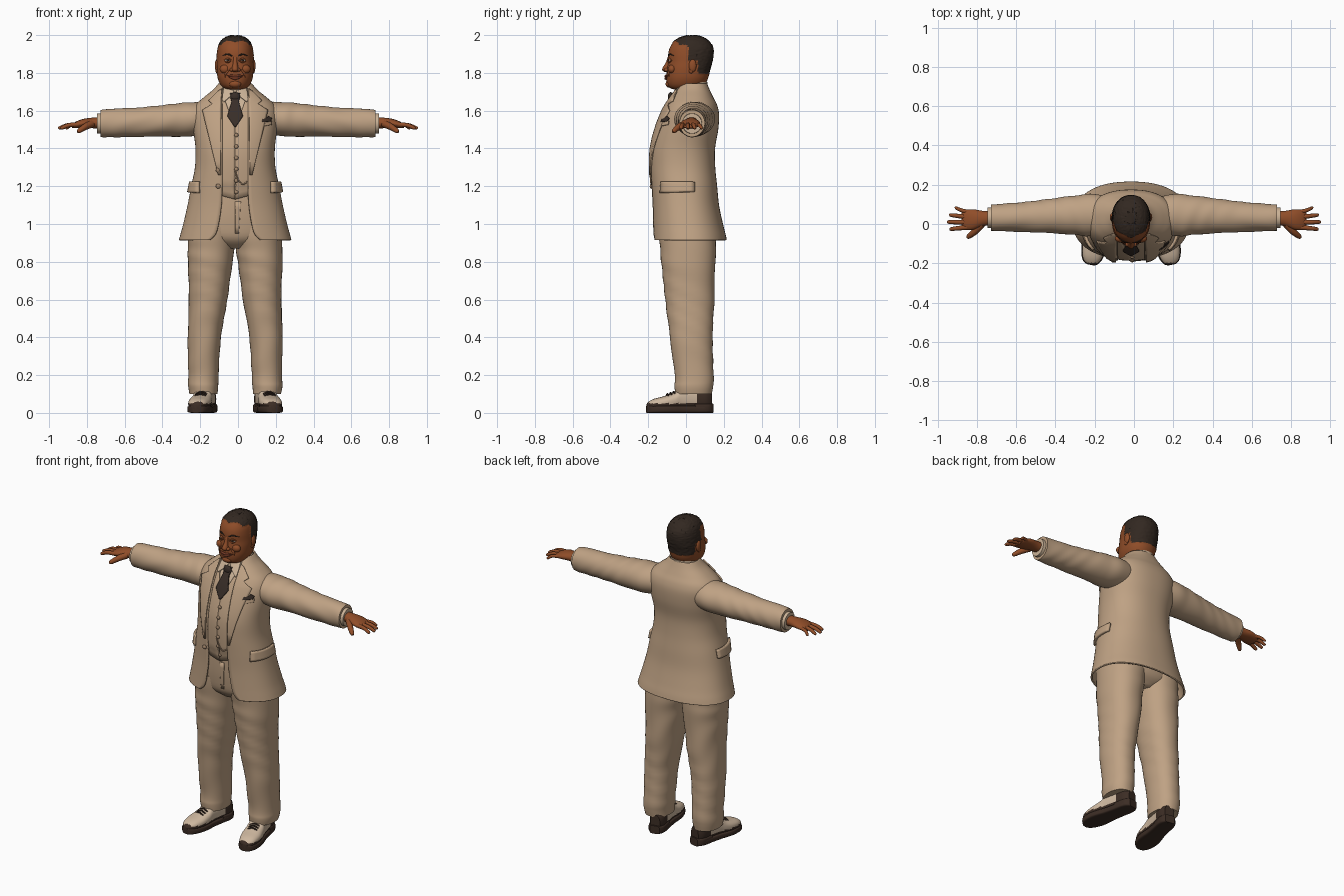
import bpy, bmesh, random
from math import sin, cos, acos, pi, copysign
from mathutils import Vector, Matrix
from mathutils.bvhtree import BVHTree

random.seed(4)
cube = bpy.data.objects.get("Cube")
if cube:
    bpy.data.objects.remove(cube)
MID = -0.015  # body centre line


def material(name, r, g, b):
    m = bpy.data.materials.new(name)
    m.use_nodes = True
    m.diffuse_color = (r, g, b, 1)
    node = next(n for n in m.node_tree.nodes if n.type == 'BSDF_PRINCIPLED')
    node.inputs["Base Color"].default_value = (r, g, b, 1)
    node.inputs["Roughness"].default_value = 0.7
    return m


suit = material("tan suit", .52, .36, .23)
shirt_mat = material("cream shirt", .60, .45, .31)
skin = material("brown skin", .28, .075, .022)
lip_mat = material("dark lip", .19, .045, .02)
hair = material("black hair", .032, .021, .015)
tie_mat = material("dark tie", .04, .027, .021)
leather = material("dark leather", .045, .026, .018)
cream = material("cream leather", .62, .48, .35)
white = material("eye white", .6, .52, .45)
button_mat = material("button brown", .36, .24, .15)


def build(name, verts, faces, mat, recalc=True):
    me = bpy.data.meshes.new(name)
    me.from_pydata([tuple(v) for v in verts], [], faces)
    if recalc:
        bm = bmesh.new()
        bm.from_mesh(me)
        bmesh.ops.recalc_face_normals(bm, faces=bm.faces[:])
        bm.to_mesh(me)
        bm.free()
    me.materials.append(mat)
    ob = bpy.data.objects.new(name, me)
    bpy.context.collection.objects.link(ob)
    return ob


def smooth(rows, k):
    # Catmull-Rom through the rows
    out = []
    for i in range(len(rows) - 1):
        p = [rows[max(0, min(len(rows) - 1, i + d))] for d in (-1, 0, 1, 2)]
        for j in range(k):
            t = j / k
            out.append([b + .5 * t * (c - a + t * (2*a - 5*b + 4*c - d + t * (3*(b - c) + d - a)))
                        for a, b, c, d in zip(*p)])
    return out + [list(rows[-1])]


def oval(a, p):
    f = lambda v: copysign(abs(v) ** (2 / p), v)
    return f(cos(a)), f(sin(a))


def grid_faces(rows, n, closed):
    return [(i*n + j, i*n + (j+1) % n, (i+1)*n + (j+1) % n, (i+1)*n + j)
            for i in range(rows - 1) for j in range(n if closed else n - 1)]


def loft(name, rings, mat, axis='z', n=32, p=2.0, k=4, wave=0, mx=Matrix(), side=1):
    # rings: (position along axis, centre 1, centre 2, radius 1, radius 2)
    rings, verts = smooth(rings, k), []
    for t, c1, c2, r1, r2 in rings:
        for j in range(n):
            a = 2 * pi * j / n
            u, v = oval(a, p)
            f = 1 + wave * sin(48 * t + 2.2 * sin(a) + 3 * cos(a + 9 * t))
            q1, q2 = c1 + r1 * u * f, c2 + r2 * v * f
            co = {'x': (side * t, q1, q2), 'y': (q1, t, q2), 'z': (q1, q2, t)}[axis]
            verts.append(mx @ Vector(co))
    faces = grid_faces(len(rings), n, True)
    faces += [tuple(range(n))[::-1], tuple(range(len(verts) - n, len(verts)))]
    return build(name, verts, faces, mat)


def tube(name, pts, radii, mat, n=10):
    rows = smooth([(*q, r) for q, r in zip(pts, radii)], 4)
    verts = []
    for i, row in enumerate(rows):
        d = Vector(rows[min(i+1, len(rows)-1)][:3]) - Vector(rows[max(i-1, 0)][:3])
        q = d.to_track_quat('Z', 'Y')
        verts += [Vector(row[:3]) + q @ Vector((cos(2*pi*j/n), sin(2*pi*j/n), 0)) * row[3] for j in range(n)]
    faces = grid_faces(len(rows), n, True) + [tuple(range(n)), tuple(range(len(verts)-n, len(verts)))]
    return build(name, verts, faces, mat)


def ball(name, loc, size, mat):
    me = bpy.data.meshes.new(name)
    bm = bmesh.new()
    bmesh.ops.create_uvsphere(bm, u_segments=20, v_segments=12, radius=1,
                              matrix=Matrix.Translation(loc) @ Matrix.Diagonal((*size, 1)))
    bm.to_mesh(me)
    bm.free()
    me.materials.append(mat)
    bpy.context.collection.objects.link(bpy.data.objects.new(name, me))


def tree(*obs):
    verts, faces = [], []
    for ob in obs:
        faces += [[i + len(verts) for i in f.vertices] for f in ob.data.polygons]
        verts += [v.co.copy() for v in ob.data.vertices]
    return BVHTree.FromPolygons(verts, faces)


def project(bvh, u, z, lift, side=0):
    start, d = ((side, u, z), (-side, 0, 0)) if side else ((u, -1, z), (0, 1, 0))
    hit = bvh.ray_cast(Vector(start), Vector(d))[0] or bvh.find_nearest(Vector((u, -.1, z)))[0]
    return hit - Vector(d) * lift


def ribbon(name, a, b, mat, bvh, lift=.006, thick=.006, side=0, cols=8, k=5):
    # strip between two outlines, laid on a surface
    rows = []
    for i in range(len(a) - 1):
        for j in range(k + (i == len(a) - 2)):
            rows.append([Vector(e[i]).lerp(Vector(e[i+1]), j / k) for e in (a, b)])
    verts = [project(bvh, *l.lerp(r, j / cols), lift, side) for l, r in rows for j in range(cols + 1)]
    ob = build(name, verts, grid_faces(len(rows), cols + 1, False), mat)
    mod = ob.modifiers.new("thickness", 'SOLIDIFY')
    mod.thickness, mod.offset = thick, 0
    return ob


def mirrored(pts):
    return [(2 * MID - x, z) for x, z in pts]


# Jacket shell, open at the front: z, centre y, half width, half depth, opening
body = [(.915, .018, .298, .198, .135), (.945, .015, .29, .195, .105), (1.0, .008, .275, .188, .088),
        (1.1, -.003, .252, .178, .073), (1.2, -.011, .233, .176, .069), (1.3, -.019, .213, .174, .069),
        (1.4, -.018, .21, .172, .069), (1.5, .003, .222, .168, .069), (1.58, .02, .227, .155, .069),
        (1.63, .028, .21, .137, .069), (1.67, .03, .167, .115, .07), (1.71, .033, .118, .093, .07),
        (1.745, .038, .088, .073, .062)]
rows, verts, cols = smooth(body, 5), [], 72
for z, cy, rx, ry, gap in rows:
    start = -acos((gap / rx) ** 1.15)
    for j in range(cols):
        u, v = oval(start + (pi - 2 * start) * j / (cols - 1), 2.3)
        verts.append((MID + rx * u, cy + ry * v, z))
jacket = build("jacket", verts, grid_faces(len(rows), cols, False), suit, recalc=False)
shell = jacket.modifiers.new("cloth", 'SOLIDIFY')
shell.thickness, shell.offset = .01, -1

# Shirt, trouser seat, neck and collar
shirt = loft("shirt", [(z, MID, cy, rx - .016, ry - .016) for z, cy, rx, ry, g in body[4:]],
             shirt_mat, n=64, p=2.3)
seat = loft("trouser_seat", [(.87, MID, .01, .06, .09), (.92, MID, .008, .2, .142), (1.0, MID, .005, .235, .155),
                             (1.1, MID, 0, .22, .156), (1.22, MID, -.005, .2, .15)], suit, n=48, p=2.3)
loft("neck", [(1.64, MID, .035, .066, .07), (1.72, MID, .035, .066, .07), (1.8, MID, .05, .07, .065)], skin)
loft("shirt_collar", [(1.68, MID, .025, .088, .085), (1.72, MID, .03, .08, .082), (1.752, MID, .038, .073, .076)],
     shirt_mat)
front, inner = tree(jacket, shirt, seat), tree(shirt, seat)

# Front panels on both sides
lapel = ([(-.086, 1.715), (-.089, 1.66), (-.089, 1.64), (-.089, 1.6), (-.092, 1.26)],
         [(-.108, 1.70), (-.155, 1.652), (-.135, 1.635), (-.188, 1.602), (-.104, 1.26)])
vest = ([(MID, 1.13), (MID, 1.3), (MID, 1.51), (-.075, 1.67)],
        [(-.125, 1.16), (-.125, 1.3), (-.125, 1.5), (-.12, 1.66)])
wing = ([(-.02, 1.705), (-.035, 1.68), (-.075, 1.645)], [(-.075, 1.72), (-.08, 1.69), (-.083, 1.655)])
for side, flip in (("right", list), ("left", mirrored)):
    ribbon(side + "_lapel", flip(lapel[0]), flip(lapel[1]), suit, front, .007, .008)
    ribbon(side + "_vest_panel", flip(vest[0]), flip(vest[1]), suit, inner, .006, .008)
    ribbon(side + "_collar_wing", flip(wing[0]), flip(wing[1]), shirt_mat, inner, .012)
    s = -1 if side == "right" else 1
    ribbon(side + "_pocket_flap", [(-.13, 1.225), (-.135, 1.165)], [(.045, 1.222), (.045, 1.17)],
           suit, tree(jacket), .009, .014, side=s)
tie = [(-.042, 1.69), (-.034, 1.645), (-.056, 1.57), (-.019, 1.515)]
ribbon("necktie", tie, mirrored(tie), tie_mat, inner, .013, .012)
ball("tie_knot", project(inner, MID, 1.672, .014), (.026, .014, .026), tie_mat)
ribbon("trouser_fly", [(MID, 1.12), (MID, .95)], [(.015, 1.12), (.005, .95)], suit, inner, .002, .004)
ribbon("breast_welt", [(.115, 1.535), (.118, 1.515)], [(.178, 1.545), (.178, 1.525)], suit, front)
ribbon("pocket_square", [(.125, 1.538), (.13, 1.555), (.15, 1.56)], [(.172, 1.542), (.178, 1.56), (.16, 1.572)],
       tie_mat, front, .008)
for i in range(6):
    ball("vest_button", project(inner, MID + .006, 1.47 - .06 * i, .011), (.011, .007, .011), button_mat)
for z in (1.285, 1.2):
    ball("jacket_button", project(front, -.105, z, .006), (.013, .008, .013), button_mat)
chain = [(MID, 1.28), (0, 1.235), (.025, 1.21), (.05, 1.225)]
tube("watch_chain", [project(inner, x, z, .014) for x, z in chain], [.004] * 4, button_mat, 8)

for s, side in ((1, "left"), (-1, "right")):
    # Legs
    leg = [(.1, .168, .04, .074, .098), (.14, .17, .042, .079, .102), (.2, .168, .043, .08, .103),
           (.4, .163, .028, .088, .113), (.6, .143, .02, .102, .13), (.8, .132, .012, .118, .143),
           (.9, .124, .01, .126, .15), (1.0, .115, .005, .125, .152)]
    loft(side + "_trouser_leg", [(z, MID + s*x, cy, rx, ry) for z, x, cy, rx, ry in leg], suit,
         n=40, p=2.2, k=8, wave=.013)
    # Arms and hands
    loft(side + "_sleeve", [(.12, .045, 1.565, .09, .08), (.22, .046, 1.556, .108, .09), (.3, .045, 1.552, .1, .089),
                            (.4, .042, 1.546, .09, .083), (.55, .036, 1.538, .077, .077), (.69, .033, 1.534, .069, .075),
                            (.728, .033, 1.533, .067, .071)], suit, 'x', n=40, k=10, wave=.014, side=s)
    loft(side + "_shirt_cuff", [(.7, .032, 1.532, .054, .056), (.746, .032, 1.532, .052, .053)], shirt_mat, 'x', side=s)
    loft(side + "_hand", [(.72, .03, 1.535, .036, .031), (.77, .028, 1.535, .039, .028), (.82, .023, 1.532, .052, .024),
                          (.86, .021, 1.524, .05, .017), (.878, .021, 1.518, .038, .009)], skin, 'x', n=24, side=s)
    fingers = [("little", .061, .082, .912, .0095), ("ring", .036, .046, .94, .011),
               ("middle", .009, .01, .95, .0115), ("index", -.017, -.026, .938, .0115)]
    for finger, y0, y1, x, r in fingers:
        tube(f"{side}_{finger}_finger", [(s*.845, y0, 1.526), (s*(.855+x)/2, (y0+y1)/2, 1.523),
             (s*(x-.006), y1, 1.508), (s*x, y1, 1.505)], [r*1.1, r, r*.8, r*.3], skin)
    tube(side + "_thumb", [(s*.775, 0, 1.53), (s*.81, -.038, 1.514), (s*.842, -.064, 1.492), (s*.85, -.07, 1.487)],
         [.02, .017, .012, .005], skin)
    # Two-tone shoes, toes turned out
    turn = Matrix.Translation((MID + s*.165, 0, 0)) @ Matrix.Rotation(s * .2, 4, 'Z')
    shape = [(-.212, .014, .045), (-.2, .034, .06), (-.17, .05, .075), (-.12, .059, .088), (-.07, .056, .105),
             (-.03, .05, .13), (.04, .047, .135), (.1, .046, .13), (.135, .03, .115)]
    upper = loft(side + "_shoe", [(y, 0, (top+.015)/2, w, (top-.015)/2) for y, w, top in shape], cream, 'y',
                 n=40, p=2.5, k=6, mx=turn)
    upper.data.materials.append(leather)
    for f in upper.data.polygons:
        f.material_index = int(f.center.z < .05 or f.center.y > .055 or f.center.y < -.198)
    loft(side + "_sole", [(y, 0, .019, w + .005, .019) for y, w, top in shape], leather, 'y', p=5, mx=turn)
    loft(side + "_heel", [(.04, 0, .025, .05, .025), (.11, 0, .025, .05, .025), (.142, 0, .025, .03, .025)],
         leather, 'y', p=5, mx=turn)
    for y, z in ((-.1, .1), (-.083, .106), (-.066, .112)):
        tube(side + "_lace", [turn @ Vector(q) for q in ((-.03, y, z-.012), (0, y, z), (.03, y, z-.012))],
             [.005] * 3, leather, 8)

# Head with cropped hair: z, front y, back y, half width
skull = [(1.712, -.06, .06, .045), (1.72, -.085, .075, .062), (1.74, -.099, .1, .08), (1.775, -.104, .118, .093),
         (1.82, -.1, .126, .097), (1.86, -.094, .137, .096), (1.9, -.094, .144, .094), (1.935, -.085, .141, .089),
         (1.965, -.064, .122, .076), (1.985, -.032, .095, .053), (1.996, .005, .06, .024)]
head = loft("head", [(z, MID, (f + b)/2, w, (b - f)/2) for z, f, b, w in skull], skin, n=80, p=2.2, k=8)
head.data.materials.append(hair)


def is_hair(c):
    line = -.07 + abs(c.x - MID) * .5 if c.z > 1.948 else .012 if c.z > 1.865 else .062
    return c.z > 1.795 and c.y > line


hairy = set()
for f in head.data.polygons:
    if is_hair(f.center):
        f.material_index = 1
        hairy.update(f.vertices)
for i in hairy:
    co = head.data.vertices[i].co
    out = (co - Vector((MID, .03, 1.88))).normalized()
    co += out * random.uniform(.001, .0045)
face = tree(head)

# Face features
loft("nose", [(1.805, MID, -.098, .012, .016), (1.815, MID, -.104, .018, .022), (1.83, MID, -.102, .016, .02),
              (1.855, MID, -.094, .011, .013), (1.885, MID, -.09, .01, .006)], skin, n=20)
tube("upper_lip", [project(face, MID + x, z, .003) for x, z in ((-.043, 1.786), (-.02, 1.785), (0, 1.782), (.02, 1.785), (.043, 1.786))],
     [.002, .006, .007, .006, .002], lip_mat)
tube("lower_lip", [project(face, MID + x, z, .003) for x, z in ((-.038, 1.782), (0, 1.771), (.038, 1.782))],
     [.002, .008, .002], lip_mat)
ball("chin", (MID, -.09, 1.742), (.032, .018, .02), skin)
for s, side in ((1, "left"), (-1, "right")):
    at = lambda x, z, lift: project(face, MID + s*x, z, lift)
    ball(side + "_nostril", (MID + s*.018, -.103, 1.816), (.011, .013, .01), skin)
    ball(side + "_cheek", at(.052, 1.82, -.012), (.03, .021, .024), skin)
    ball(side + "_eye", at(.039, 1.866, -.003), (.016, .008, .008), white)
    ball(side + "_pupil", at(.039, 1.866, .003), (.007, .004, .007), hair)
    for lid, dz in (("upper", .009), ("lower", -.009)):
        tube(f"{side}_{lid}_eyelid", [at(x, 1.866 + dz * h, .003) for x, h in ((.02, 0), (.039, 1), (.058, 0))],
             [.003, .005, .003], skin)
    tube(side + "_eyebrow", [at(x, z, 0) for x, z in ((.016, 1.889), (.04, 1.899), (.068, 1.89))],
         [.003, .005, .002], hair, 8)
    tube(side + "_smile_fold", [at(x, z, 0) for x, z in ((.026, 1.82), (.047, 1.8), (.054, 1.776))],
         [.002, .006, .002], skin)
    ball(side + "_ear", (MID + s*.097, .035, 1.838), (.011, .02, .034), skin)
    ball(side + "_ear_lobe", (MID + s*.095, .027, 1.81), (.009, .012, .013), skin)

bpy.ops.object.select_all(action='DESELECT')
for ob in bpy.context.collection.objects:
    if ob.type == 'MESH':
        ob.select_set(True)
        bpy.context.view_layer.objects.active = ob
bpy.ops.object.shade_smooth_by_angle(angle=.7)
